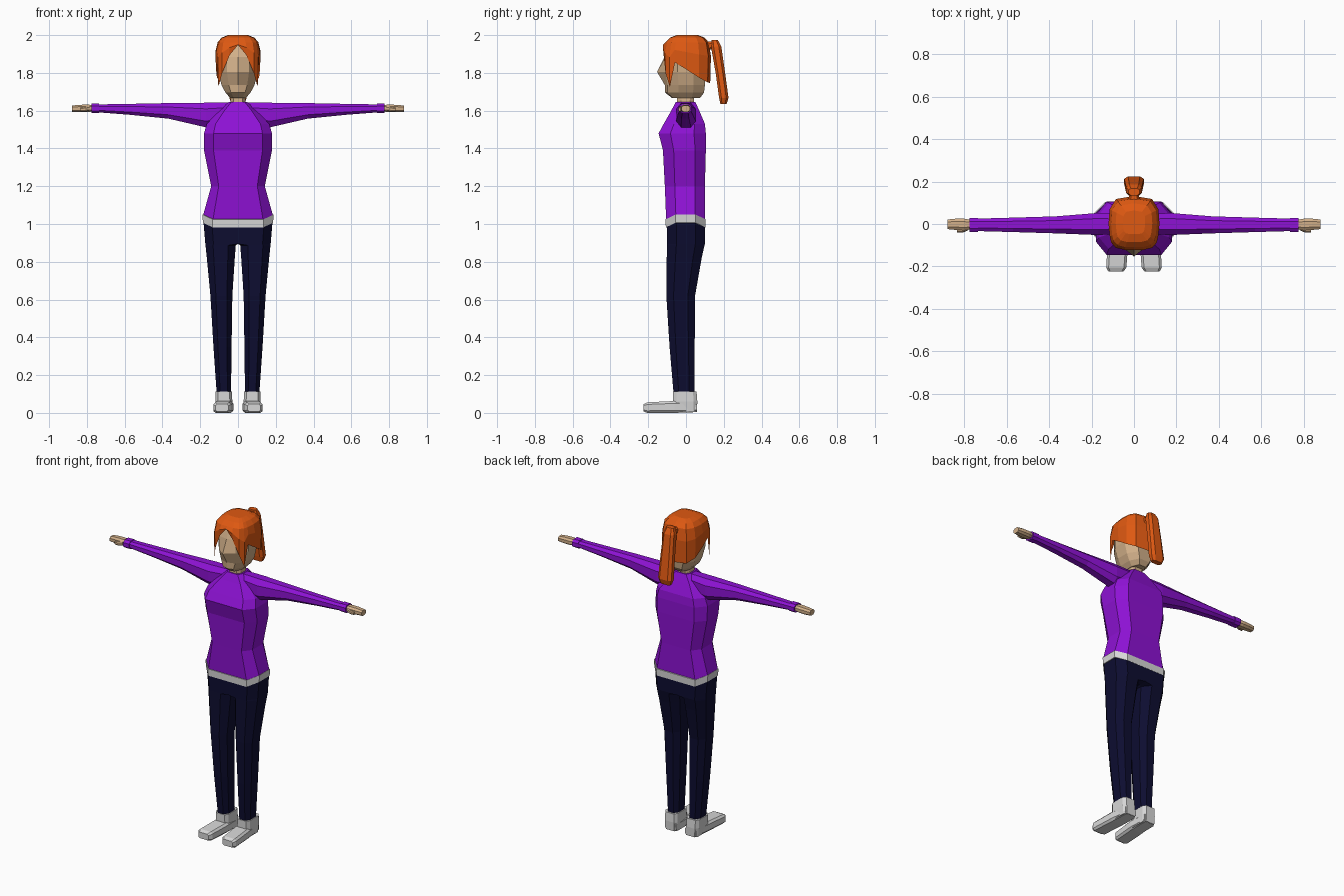
import bpy, bmesh


def material(name, rgb):
    m = bpy.data.materials.new(name)
    m.diffuse_color = (*rgb, 1)
    return m


PURPLE = material("purple_knit", (0.27, 0.006, 0.66))
NAVY = material("navy_denim", (0.004, 0.004, 0.03))
WHITE = material("off_white", (0.68, 0.68, 0.68))
SKIN = material("skin", (0.64, 0.43, 0.25))
ORANGE = material("orange_hair", (0.74, 0.1, 0.006))


def section(u0, u1, v0, v1, fu=0.2, fv=0.25):
    """Chamfered rectangle with eight corners."""
    a, b = (u1 - u0) * fu, (v1 - v0) * fv
    return [(u0 + a, v0), (u1 - a, v0), (u1, v0 + b), (u1, v1 - b),
            (u1 - a, v1), (u0 + a, v1), (u0, v1 - b), (u0, v0 + b)]


def loft(name, rings, mat, mirror=False):
    bm = bmesh.new()
    rows = [[bm.verts.new(p) for p in r] for r in rings]
    n = len(rows[0])
    for lo, hi in zip(rows, rows[1:]):
        for i in range(n):
            j = (i + 1) % n
            bm.faces.new((lo[i], lo[j], hi[j], hi[i]))
    bm.faces.new(rows[0][::-1])
    bm.faces.new(rows[-1])
    bmesh.ops.recalc_face_normals(bm, faces=bm.faces)
    me = bpy.data.meshes.new(name)
    bm.to_mesh(me)
    bm.free()
    me.materials.append(mat)
    ob = bpy.data.objects.new(name, me)
    bpy.context.collection.objects.link(ob)
    if mirror:
        ob.modifiers.new("mirror", 'MIRROR')
    return ob


def along_z(rows, fu=0.2, fv=0.25):
    """Rows of z, x0, x1, y0, y1."""
    return [[(u, v, z) for u, v in section(*r, fu, fv)] for z, *r in rows]


def along_x(rows, fu=0.25, fv=0.25):
    """Rows of x, y0, y1, z0, z1."""
    return [[(x, u, v) for u, v in section(*r, fu, fv)] for x, *r in rows]


def along_y(rows, fu=0.2, fv=0.25):
    """Rows of y, x0, x1, z0, z1."""
    return [[(u, y, v) for u, v in section(*r, fu, fv)] for y, *r in rows]


def lift_sides(ring, amount=0.025):
    """Raise the hip points so the hem curves up at the sides."""
    return [(x, y, z + (amount if abs(x) > 0.15 else 0)) for x, y, z in ring]


# Sweater body
body = along_z([
    (1.02, -0.185, 0.185, -0.105, 0.10),
    (1.20, -0.142, 0.142, -0.112, 0.10),
    (1.39, -0.18, 0.18, -0.122, 0.105),
    (1.48, -0.18, 0.18, -0.145, 0.105),
    (1.53, -0.165, 0.165, -0.118, 0.10),
    (1.60, -0.10, 0.10, -0.078, 0.07),
    (1.645, -0.05, 0.05, -0.055, 0.05)], 0.14, 0.25)
body[0] = lift_sides(body[0])
loft("sweater", body, PURPLE)

# Shirt hem below the sweater
hem = along_z([(0.982, -0.186, 0.186, -0.107, 0.103),
               (1.025, -0.188, 0.188, -0.108, 0.104)], 0.14, 0.25)
loft("shirt_hem", [lift_sides(r) for r in hem], WHITE)

# Sleeves, cuffs, hands and thumbs
loft("sleeve", along_x([
    (0.04, -0.045, 0.045, 1.54, 1.643),
    (0.17, -0.052, 0.052, 1.512, 1.642),
    (0.37, -0.044, 0.036, 1.558, 1.64),
    (0.57, -0.038, 0.03, 1.578, 1.636),
    (0.75, -0.033, 0.025, 1.592, 1.633)]), PURPLE, True)
loft("cuff", along_x([
    (0.735, -0.037, 0.029, 1.587, 1.637),
    (0.776, -0.037, 0.029, 1.587, 1.637)]), PURPLE, True)
loft("hand", along_x([
    (0.76, -0.024, 0.018, 1.597, 1.63),
    (0.80, -0.03, 0.025, 1.592, 1.632),
    (0.84, -0.028, 0.025, 1.592, 1.631),
    (0.88, -0.024, 0.021, 1.594, 1.627)]), SKIN, True)
loft("thumb", along_x([
    (0.785, -0.032, -0.012, 1.598, 1.624),
    (0.81, -0.041, -0.022, 1.596, 1.62),
    (0.835, -0.04, -0.025, 1.597, 1.615)]), SKIN, True)

# Trouser legs meeting in the middle above the crotch
legs = along_z([
    (0.105, 0.037, 0.113, -0.066, 0.045),
    (0.35, 0.034, 0.13, -0.087, 0.046),
    (0.62, 0.03, 0.146, -0.104, 0.048),
    (0.82, 0.017, 0.165, -0.102, 0.083),
    (0.887, 0.012, 0.172, -0.101, 0.098),
    (0.895, 0.0, 0.173, -0.101, 0.10),
    (0.99, 0.0, 0.183, -0.102, 0.10)], 0.25, 0.25)
for ring in legs[-2:]:  # straight inner edge on the centre line
    ring[0], ring[5] = (0, *ring[0][1:]), (0, *ring[5][1:])
legs[-1] = lift_sides(legs[-1])
loft("trouser_leg", legs, NAVY, True)

# Shoes turned slightly outwards
loft("shoe_ankle", along_z([
    (0.005, 0.03, 0.112, -0.065, 0.058),
    (0.06, 0.03, 0.118, -0.07, 0.06),
    (0.112, 0.032, 0.118, -0.07, 0.056)], 0.15, 0.15), WHITE, True)
loft("shoe_foot", along_y([
    (0.055, 0.032, 0.108, 0.004, 0.055),
    (-0.06, 0.025, 0.122, 0.0, 0.063),
    (-0.205, 0.036, 0.131, 0.0, 0.056),
    (-0.225, 0.05, 0.12, 0.008, 0.046)], 0.12, 0.2), WHITE, True)

# Neck
loft("neck", along_z([(1.60, -0.045, 0.045, -0.05, 0.045),
                      (1.655, -0.04, 0.04, -0.048, 0.043),
                      (1.70, -0.036, 0.036, -0.045, 0.045)]), SKIN)

# Head, with a centre ridge that forms the nose
head = []
for z, w, front, back, nose in [
        (1.668, 0.042, -0.07, 0.075, 0.005), (1.695, 0.066, -0.098, 0.095, 0.012),
        (1.735, 0.087, -0.098, 0.10, 0.014), (1.805, 0.104, -0.108, 0.102, 0.045),
        (1.885, 0.106, -0.106, 0.105, 0.008), (1.945, 0.085, -0.085, 0.095, 0.005),
        (1.98, 0.045, -0.045, 0.06, 0.0)]:
    pts = [(u, v, z) for u, v in section(-w, w, front, back, 0.22, 0.3)]
    head.append([pts[0], (0, front - nose, z)] + pts[1:])
loft("head", head, SKIN)

# Hair: plan outline with the height of the lower edge at each column
half = [(0, -0.122, 1.948), (0.045, -0.122, 1.895), (0.086, -0.112, 1.80),
        (0.107, -0.088, 1.725), (0.114, -0.06, 1.855), (0.12, 0.0, 1.82),
        (0.115, 0.07, 1.775), (0.085, 0.118, 1.75), (0, 0.132, 1.745)]
outline = half + [(-x, y, z) for x, y, z in half[-2:0:-1]]
rows = [[(x * 0.97, y * 0.97, z) for x, y, z in outline],
        [(x, y, z + (1.95 - z) * 0.7) for x, y, z in outline]]
for z, k in [(1.962, 0.9), (1.987, 0.72), (2.0, 0.44)]:
    rows.append([(x * k, y * k + 0.01 * (1 - k), z) for x, y, _ in outline])
hair = loft("hair", rows, ORANGE)
bm = bmesh.new()  # open underside so the face shows
bm.from_mesh(hair.data)
bmesh.ops.delete(bm, geom=[f for f in bm.faces if len(f.verts) > 4
                           and f.calc_center_median().z < 1.95], context='FACES_ONLY')
bm.to_mesh(hair.data)
bm.free()

# Ponytail with its tie
loft("ponytail_tie", along_y([(0.09, -0.03, 0.03, 1.90, 1.965),
                              (0.13, -0.024, 0.024, 1.925, 1.965),
                              (0.165, -0.03, 0.03, 1.92, 1.972)]), ORANGE)
loft("ponytail", along_z([
    (1.635, -0.034, 0.034, 0.182, 0.215),
    (1.668, -0.046, 0.046, 0.175, 0.225),
    (1.80, -0.042, 0.042, 0.157, 0.207),
    (1.94, -0.037, 0.037, 0.132, 0.187),
    (1.975, -0.025, 0.025, 0.135, 0.168)]), ORANGE)
